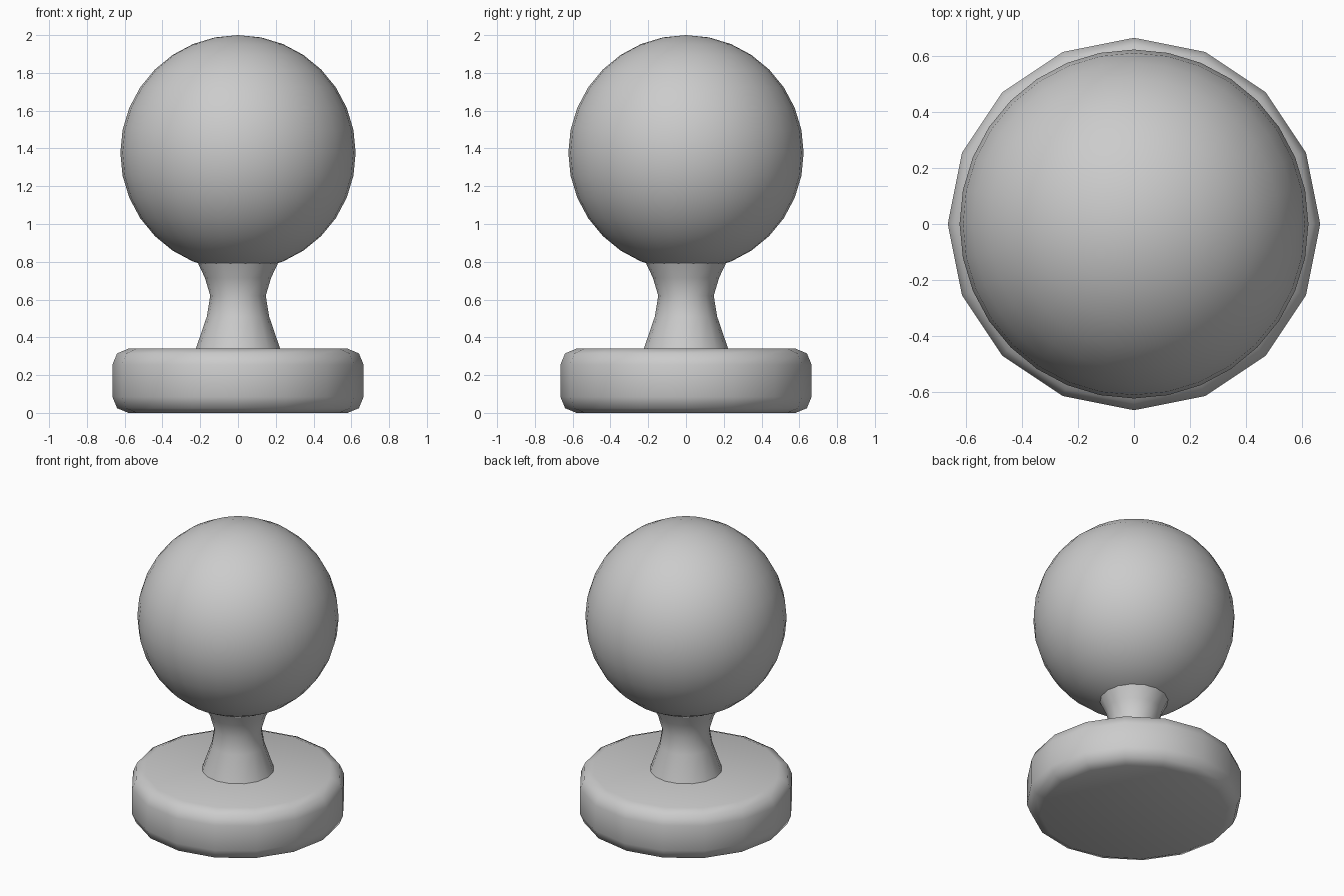
import bpy
import math

cube = bpy.data.objects.get("Cube")
if cube:
    bpy.data.objects.remove(cube, do_unlink=True)

grey = bpy.data.materials.new("plain_grey")
grey.use_nodes = True
colour = (0.6, 0.6, 0.6, 1)
grey.diffuse_color = colour
grey.node_tree.nodes["Principled BSDF"].inputs["Base Color"].default_value = colour

SIDES = 16


def lathe(name, profile, capped):
    """Turn a (radius, height) profile around the z axis."""
    verts, faces = [], []
    for r, z in profile:
        for i in range(SIDES):
            a = math.tau * i / SIDES
            verts.append((r * math.cos(a), r * math.sin(a), z))
    for k in range(len(profile) - 1):
        for i in range(SIDES):
            j = (i + 1) % SIDES
            low, high = k * SIDES, (k + 1) * SIDES
            faces.append((low + i, low + j, high + j, high + i))
    if capped:
        faces.append(tuple(reversed(range(SIDES))))
        faces.append(tuple(range(len(verts) - SIDES, len(verts))))
    mesh = bpy.data.meshes.new(name)
    mesh.from_pydata(verts, [], faces)
    obj = bpy.data.objects.new(name, mesh)
    bpy.context.collection.objects.link(obj)
    return obj


def finish(obj):
    obj.data.materials.append(grey)
    obj.data.shade_smooth()


# Round base with a softened rim at top and bottom
R, H, B = 0.665, 0.34, 0.085
corner = [(R - B + B * math.sin(t), B - B * math.cos(t))
          for t in (0, math.pi / 4, math.pi / 2)]
rim = corner + [(r, H - z) for r, z in reversed(corner)]
finish(lathe("base", rim, True))

# Waisted neck, its ends sunk into the base and the ball
finish(lathe("neck", [(0.23, 0.32), (0.165, 0.51), (0.147, 0.62),
                      (0.175, 0.715), (0.22, 0.81)], False))

# Ball on top
bpy.ops.mesh.primitive_uv_sphere_add(segments=32, ring_count=16,
                                     radius=0.623, location=(0, 0, 1.377))
ball = bpy.context.object
ball.name = "ball"
finish(ball)
